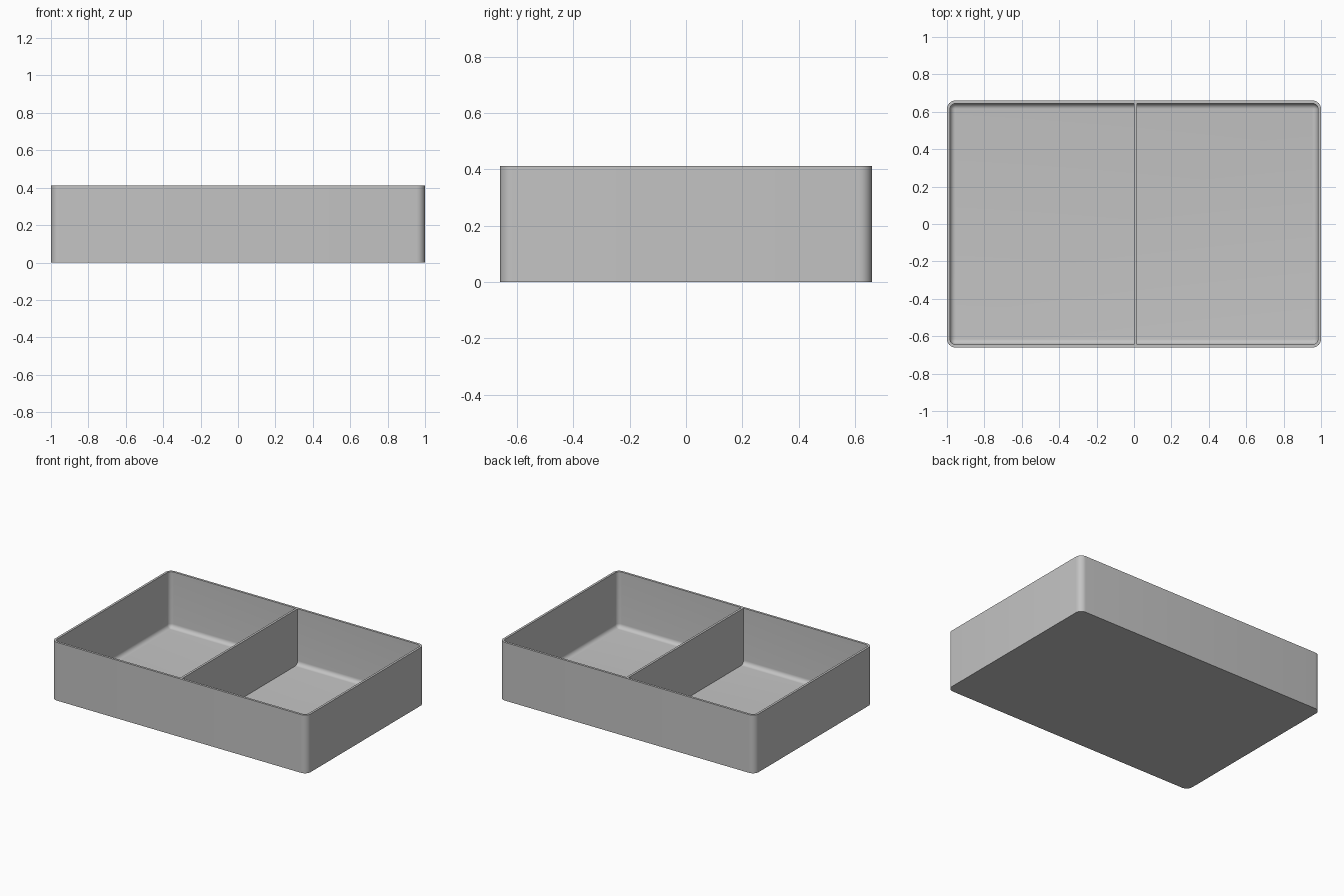
import bpy, bmesh, math

cube = bpy.data.objects.get("Cube")
if cube:
    bpy.data.objects.remove(cube, do_unlink=True)

HALF_X, HALF_Y, HEIGHT = 1.0, 0.66, 0.412
WALL, FLOOR = 0.016, 0.016
CORNER = 0.045               # outer corner radius
FILLET = CORNER - WALL       # inner corner and floor fillet radius
STEPS = 8

grey = bpy.data.materials.new("grey plastic")
grey.use_nodes = True
colour = (0.55, 0.55, 0.55, 1)
grey.diffuse_color = colour
grey.node_tree.nodes["Principled BSDF"].inputs["Base Color"].default_value = colour


def ring(bm, inset, z):
    """Rounded rectangle of vertices, inset from the outer wall."""
    radius = max(CORNER - inset, 0.0005)
    verts = []
    for k, (sx, sy) in enumerate([(1, 1), (-1, 1), (-1, -1), (1, -1)]):
        for i in range(STEPS + 1):
            a = math.pi / 2 * (k + i / STEPS)
            verts.append(bm.verts.new((sx * (HALF_X - CORNER) + radius * math.cos(a),
                                       sy * (HALF_Y - CORNER) + radius * math.sin(a), z)))
    return verts


def finish(bm, name):
    bmesh.ops.recalc_face_normals(bm, faces=bm.faces)
    mesh = bpy.data.meshes.new(name)
    bm.to_mesh(mesh)
    bm.free()
    obj = bpy.data.objects.new(name, mesh)
    bpy.context.collection.objects.link(obj)
    mesh.materials.append(grey)
    return obj


# Tray: outer wall, rim, inner wall, floor fillet and floor
profile = [(0, 0), (0, HEIGHT), (WALL, HEIGHT)]
for i in range(STEPS + 1):
    a = math.pi / 2 * i / STEPS
    profile.append((WALL + FILLET * (1 - math.cos(a)),
                    FLOOR + FILLET * (1 - math.sin(a))))
bm = bmesh.new()
rings = [ring(bm, inset, z) for inset, z in profile]
for low, high in zip(rings, rings[1:]):
    for i in range(len(low)):
        j = (i + 1) % len(low)
        bm.faces.new((low[i], low[j], high[j], high[i]))
bm.faces.new(rings[0])
bm.faces.new(rings[-1])
tray = finish(bm, "tray")
bpy.ops.object.select_all(action='DESELECT')
tray.select_set(True)
bpy.context.view_layer.objects.active = tray
bpy.ops.object.shade_smooth_by_angle(angle=math.radians(35))

# Divider: thin upright panel between the front and back walls
bm = bmesh.new()
bmesh.ops.create_cube(bm, size=1)
bottom = FLOOR / 2
for v in bm.verts:
    v.co.x = v.co.x * WALL + WALL / 2
    v.co.y *= 2 * (HALF_Y - WALL)
    v.co.z = bottom + (v.co.z + 0.5) * (HEIGHT - bottom)
finish(bm, "divider")
